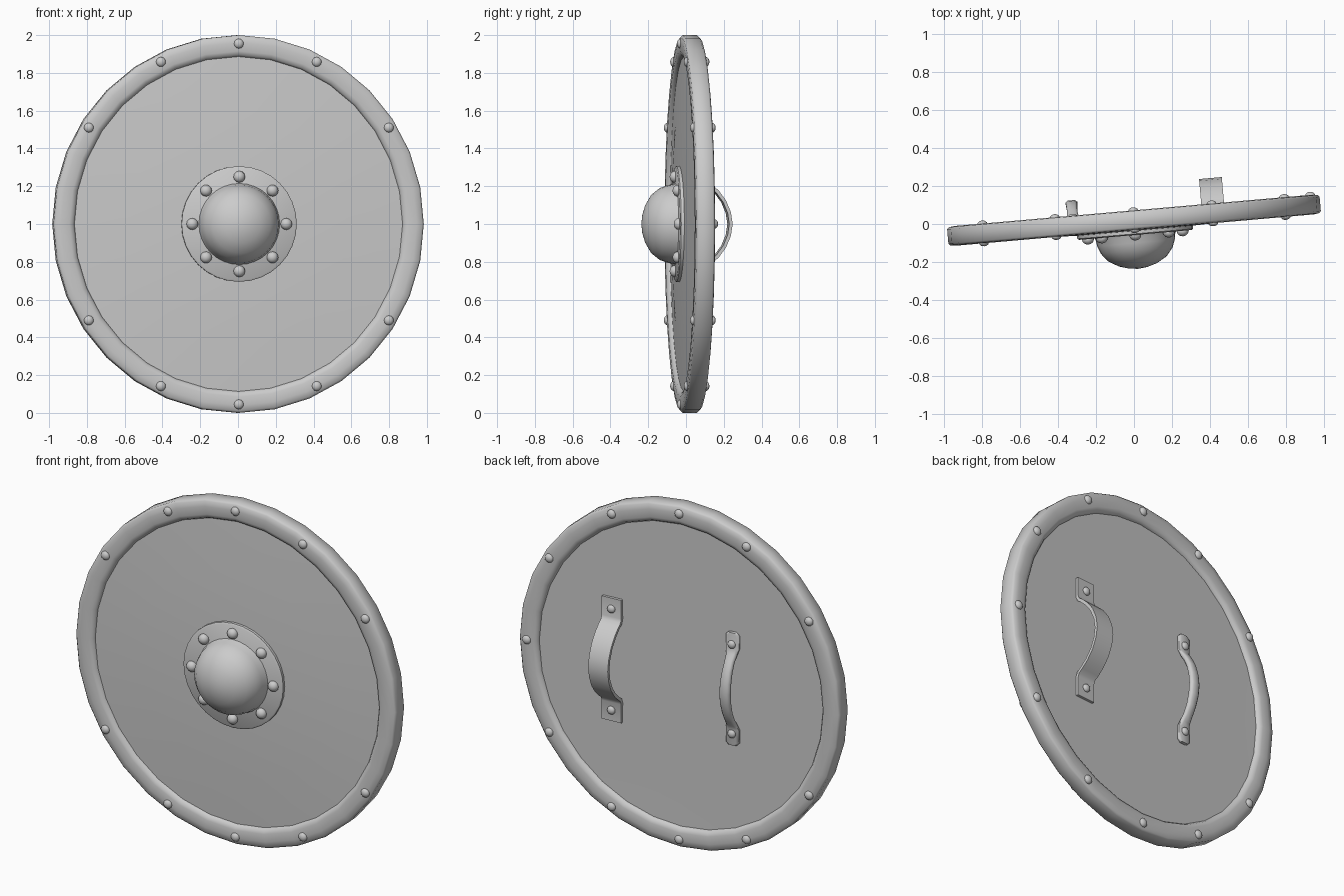
import bpy, bmesh, math
from mathutils import Matrix, Vector

if "Cube" in bpy.data.objects:
    bpy.data.objects.remove(bpy.data.objects["Cube"])

# Shield space: y = depth through the shield (front is -y), turned 5 degrees about z
PLACE = Matrix.Translation((0, 0.02, 1)) @ Matrix.Rotation(math.radians(5), 4, 'Z')
SQUASH = 0.984          # the disc is slightly narrower than tall

grey = bpy.data.materials.new("plain_grey")
grey.diffuse_color = (0.6, 0.6, 0.6, 1)
grey.use_nodes = True
grey.node_tree.nodes["Principled BSDF"].inputs["Base Color"].default_value = grey.diffuse_color


def finish(name, bm, angle=40):
    bmesh.ops.remove_doubles(bm, verts=bm.verts, dist=1e-5)
    bmesh.ops.recalc_face_normals(bm, faces=bm.faces)
    bm.transform(PLACE)
    mesh = bpy.data.meshes.new(name)
    bm.to_mesh(mesh)
    bm.free()
    mesh.materials.append(grey)
    mesh.shade_smooth()
    mesh.set_sharp_from_angle(angle=math.radians(angle))
    ob = bpy.data.objects.new(name, mesh)
    bpy.context.collection.objects.link(ob)
    return ob


def lathe(name, profile, sides, sx=1.0, closed=False, angle=40):
    """Revolve (radius, depth) points about the shield's y axis."""
    bm = bmesh.new()
    rings = []
    for r, y in profile:
        if r == 0:
            rings.append([bm.verts.new((0, y, 0))] * sides)
        else:
            rings.append([bm.verts.new((r * sx * math.sin(2 * math.pi * i / sides), y,
                                        r * math.cos(2 * math.pi * i / sides)))
                          for i in range(sides)])
    pairs = list(zip(rings, rings[1:]))
    if closed:
        pairs.append((rings[-1], rings[0]))
    for a, b in pairs:
        for i in range(sides):
            j = (i + 1) % sides
            bm.faces.new(list(dict.fromkeys((a[i], a[j], b[j], b[i]))))
    return finish(name, bm, angle)


def rivets(name, spots, radius, height):
    """Flattened ball heads at (x, depth, z)."""
    bm = bmesh.new()
    for p in spots:
        m = (Matrix.Translation(p) @ Matrix.Diagonal((radius, height, radius, 1))
             @ Matrix.Rotation(math.pi / 2, 4, 'X'))
        bmesh.ops.create_uvsphere(bm, u_segments=12, v_segments=8, radius=1, matrix=m)
    return finish(name, bm, 80)


def strap(name, x, half, section, angle):
    """Sweep a section along half a path of (z, depth, width, thickness), mirrored in z."""
    path = half + [(-z, y, w, t) for z, y, w, t in reversed(half[:-1])]
    bm = bmesh.new()
    rings = []
    for k, (z, y, w, t) in enumerate(path):
        a, b = path[max(k - 1, 0)], path[min(k + 1, len(path) - 1)]
        tan = Vector((0, b[1] - a[1], b[0] - a[0])).normalized()
        out = Vector((0, -tan.z, tan.y))
        rings.append([bm.verts.new(Vector((x, y, z)) + Vector((u * w / 2, 0, 0)) + out * (v * t / 2))
                      for u, v in section])
    n = len(section)
    for a, b in zip(rings, rings[1:]):
        for i in range(n):
            bm.faces.new((a[i], a[(i + 1) % n], b[(i + 1) % n], b[i]))
    bm.faces.new(rings[0])
    bm.faces.new(rings[-1])
    return finish(name, bm, angle)


# Board, gently domed toward the front
lathe("board", [(0, -0.06), (0.3, -0.056), (0.6, -0.046), (0.92, -0.028),
                (0.92, 0.028), (0.5, 0.026), (0, 0.025)], 32, SQUASH)

# Raised rim band with rounded edges
front = [(0.885, -0.028), (0.895, -0.044), (0.915, -0.052), (0.96, -0.052), (0.99, -0.048), (1.0, -0.038)]
lathe("rim", front + [(r, -y) for r, y in reversed(front)], 32, SQUASH, True, 50)

# Centre boss: flange plate and dome
lathe("boss_flange", [(0, -0.05), (0.306, -0.05), (0.306, -0.072), (0.297, -0.078), (0, -0.078)], 32)
lathe("boss_dome", [(0.218, -0.07), (0.21, -0.09), (0.205, -0.12), (0.19, -0.16), (0.155, -0.204),
                    (0.1, -0.236), (0.05, -0.251), (0, -0.257)], 32, angle=60)

# Rivets round the boss
rivets("boss_rivets", [(0.25 * math.sin(k * math.pi / 4), -0.08, 0.25 * math.cos(k * math.pi / 4))
                       for k in range(8)], 0.031, 0.027)

# Rivets round the rim, both faces, with one extra behind the right edge
spots = [(0, 0.955), (0, -0.955)]
spots += [(sx * px, sz * pz) for px, pz in ((0.414, 0.858), (0.797, 0.51))
          for sx in (-1, 1) for sz in (-1, 1)]
rivets("rim_rivets_front", [(px, -0.05, pz) for px, pz in spots], 0.026, 0.018)
rivets("rim_rivets_back", [(px, 0.05, pz) for px, pz in spots + [(0.935, 0)]], 0.026, 0.018)

# Wide flat arm strap on the back
flat = [(-1, -1), (1, -1), (1, 1), (-1, 1)]
strap("arm_strap", 0.42, [(0.36, 0.033, 0.12, 0.018), (0.25, 0.033, 0.12, 0.018),
                          (0.225, 0.042, 0.12, 0.018), (0.205, 0.068, 0.12, 0.018),
                          (0.17, 0.106, 0.12, 0.018), (0.12, 0.143, 0.12, 0.018),
                          (0.06, 0.168, 0.12, 0.018), (0, 0.177, 0.12, 0.018)], flat, 40)

# Narrow rounded hand grip on the back
rounded = [(-1, -0.45), (-0.6, -1), (0.6, -1), (1, -0.45), (1, 0.45), (0.6, 1), (-0.6, 1), (-1, 0.45)]
strap("hand_grip", -0.32, [(0.33, 0.034, 0.05, 0.02), (0.315, 0.034, 0.08, 0.022),
                           (0.235, 0.034, 0.08, 0.022), (0.205, 0.045, 0.062, 0.028),
                           (0.17, 0.068, 0.054, 0.032), (0.12, 0.093, 0.056, 0.034),
                           (0.06, 0.11, 0.06, 0.034), (0, 0.116, 0.062, 0.034)], rounded, 60)

# Rivets holding the strap and the grip
rivets("strap_rivets", [(0.42, 0.044, s * 0.297) for s in (-1, 1)], 0.024, 0.016)
rivets("grip_rivets", [(-0.32, 0.046, s * 0.262) for s in (-1, 1)], 0.024, 0.016)
